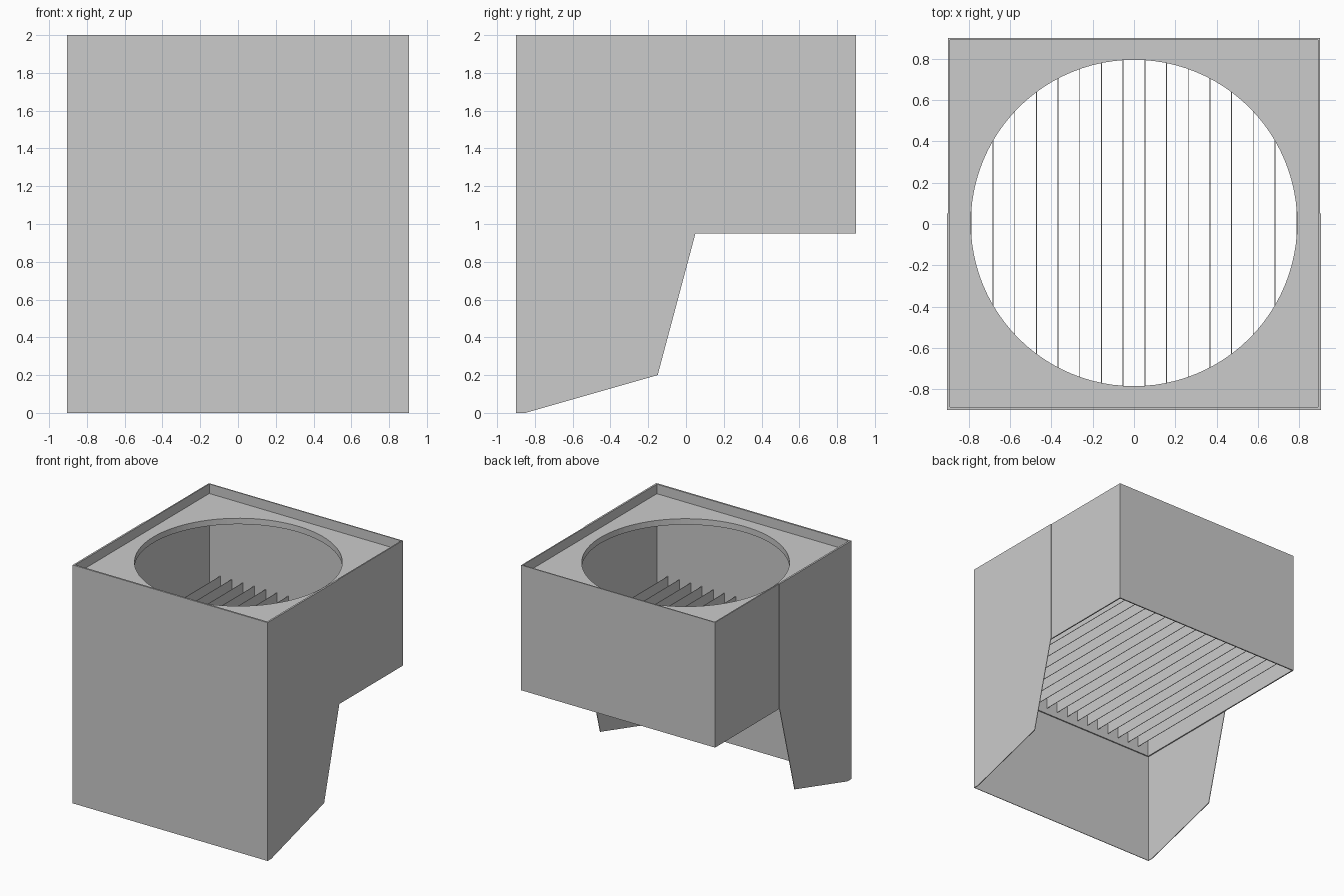
import bpy, bmesh

if "Cube" in bpy.data.objects:
    bpy.data.objects.remove(bpy.data.objects["Cube"])

TOP, BOTTOM = 2.0, 0.95      # housing height range
HALF, SKIN = 0.90, 0.005     # housing half width, cladding thickness
WALL = 0.01


def finish(name, bm):
    bmesh.ops.recalc_face_normals(bm, faces=bm.faces[:])
    me = bpy.data.meshes.new(name)
    bm.to_mesh(me)
    bm.free()
    ob = bpy.data.objects.new(name, me)
    bpy.context.collection.objects.link(ob)
    return ob


def prism(name, points, offset):
    """Extrude a closed 3D outline along an offset vector."""
    bm = bmesh.new()
    face = bm.faces.new([bm.verts.new(p) for p in points])
    ext = bmesh.ops.extrude_face_region(bm, geom=[face], use_keep_orig=True)
    moved = [g for g in ext["geom"] if isinstance(g, bmesh.types.BMVert)]
    bmesh.ops.translate(bm, verts=moved, vec=offset)
    return finish(name, bm)


def box(name, x0, x1, y0, y1, z0, z1):
    return prism(name, [(x0, y0, z0), (x1, y0, z0), (x1, y1, z0), (x0, y1, z0)],
                 (0, 0, z1 - z0))


# Square housing: four thin walls, open above and below
y_front = -HALF + SKIN
corners = [(-HALF, y_front), (HALF, y_front), (HALF, HALF), (-HALF, HALF)]
bm = bmesh.new()
low = [bm.verts.new((x, y, BOTTOM)) for x, y in corners]
high = [bm.verts.new((x, y, TOP)) for x, y in corners]
for i in range(4):
    j = (i + 1) % 4
    bm.faces.new((low[i], low[j], high[j], high[i]))
# normals point outward by winding, so the solidify grows inward
me = bpy.data.meshes.new("housing_walls")
bm.to_mesh(me)
bm.free()
housing = bpy.data.objects.new("housing_walls", me)
bpy.context.collection.objects.link(housing)
solid = housing.modifiers.new("thickness", 'SOLIDIFY')
solid.thickness = WALL
solid.offset = -1
solid.use_even_offset = True

# Recessed top plate with a round opening
inner = HALF - WALL
plate = box("top_plate", -inner, inner, y_front + WALL, inner, 1.87, 1.92)
bm = bmesh.new()
bmesh.ops.create_cone(bm, cap_ends=True, segments=96, radius1=0.79, radius2=0.79, depth=0.3)
bmesh.ops.translate(bm, verts=bm.verts, vec=(0, 0.005, 1.895))
cutter = finish("opening_cutter", bm)
cutter.hide_render = True
cutter.hide_set(True)
cut = plate.modifiers.new("opening", 'BOOLEAN')
cut.operation = 'DIFFERENCE'
cut.solver = 'EXACT'
cut.object = cutter

# Row of upright slats running front to back
for i in range(16):
    x = (i - 7.5) * 0.105
    box(f"slat_{i + 1}", x - 0.002, x + 0.002, y_front + WALL, inner, 1.0, 1.255)

# Full-height front panel
box("front_panel", -HALF - SKIN, HALF + SKIN, -HALF, y_front, 0, TOP)

# Side panels with the stepped lower edge
profile = [(y_front, 0), (-0.85, 0), (-0.15, 0.2), (0.05, BOTTOM), (0.05, TOP), (y_front, TOP)]
for side, s in (("left", -1), ("right", 1)):
    prism(f"{side}_side_panel", [(s * HALF, y, z) for y, z in profile], (s * SKIN, 0, 0))
